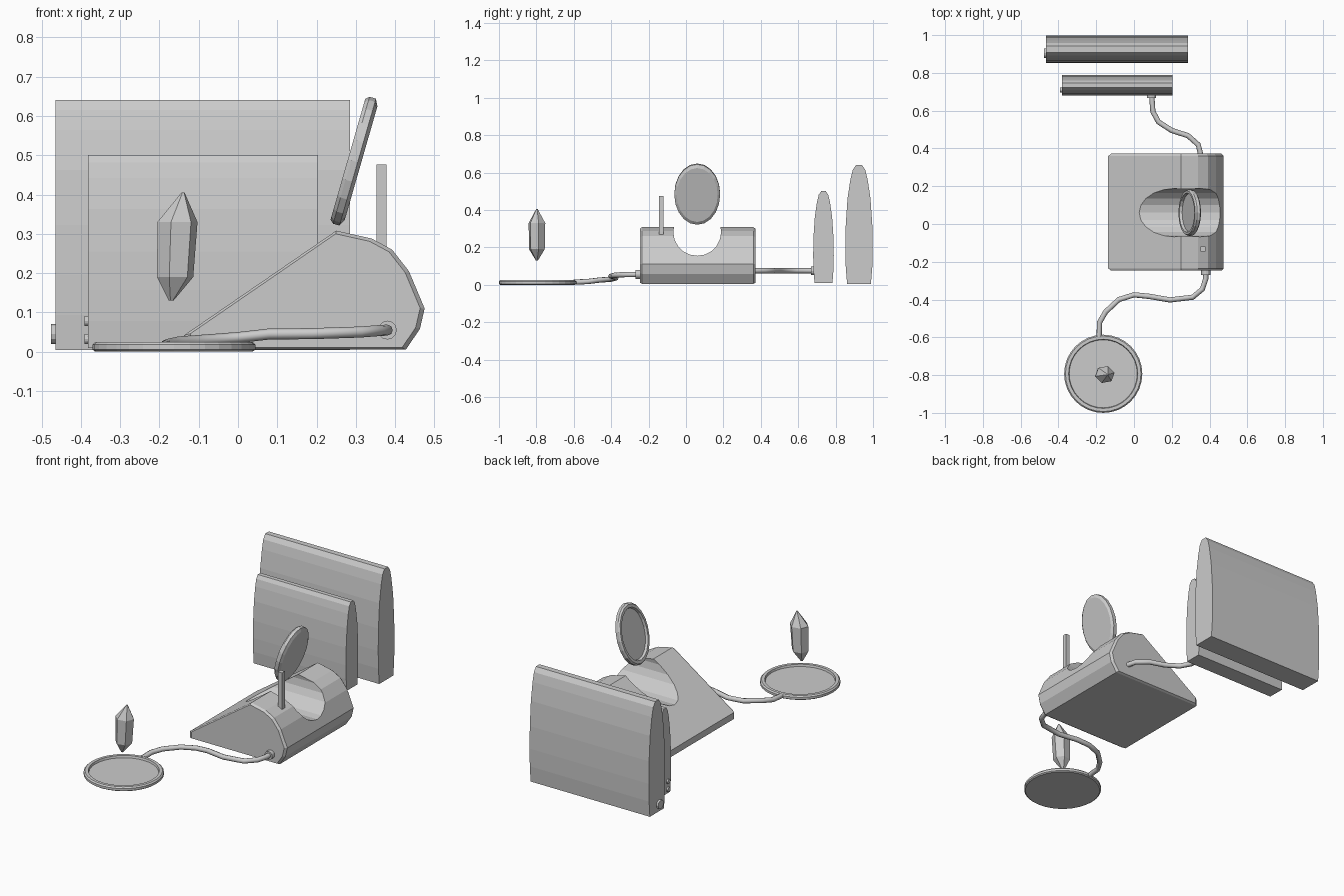
import bpy, bmesh, math
from mathutils import Vector, Matrix

if "Cube" in bpy.data.objects:
    bpy.data.objects.remove(bpy.data.objects["Cube"])


def loft(name, rings, matrix=Matrix()):
    """Skin a stack of equal-length rings and cap both ends."""
    bm = bmesh.new()
    vs = [[bm.verts.new(matrix @ Vector(p)) for p in r] for r in rings]
    n = len(rings[0])
    for a, b in zip(vs, vs[1:]):
        for i in range(n):
            j = (i + 1) % n
            bm.faces.new((a[i], a[j], b[j], b[i]))
    bm.faces.new(vs[0])
    bm.faces.new(vs[-1])
    bmesh.ops.recalc_face_normals(bm, faces=bm.faces[:])
    me = bpy.data.meshes.new(name)
    bm.to_mesh(me)
    bm.free()
    ob = bpy.data.objects.new(name, me)
    bpy.context.collection.objects.link(ob)
    return ob


def oval(rx, ry, z, n, cx=0, cy=0, turn=0):
    return [(cx + rx * math.cos(2 * math.pi * i / n + turn),
             cy + ry * math.sin(2 * math.pi * i / n + turn), z) for i in range(n)]


def cylinder(name, start, end, r, n=12, turn=0):
    a, b = Vector(start), Vector(end)
    m = Matrix.Translation(a) @ (b - a).to_track_quat('Z', 'Y').to_matrix().to_4x4()
    return loft(name, [oval(r, r, 0, n, turn=turn), oval(r, r, (b - a).length, n, turn=turn)], m)


def cable(name, points, r):
    cu = bpy.data.curves.new(name, 'CURVE')
    cu.dimensions = '3D'
    cu.bevel_depth = r
    cu.bevel_resolution = 2
    cu.use_fill_caps = True
    sp = cu.splines.new('POLY')
    sp.points.add(len(points) - 1)
    for p, co in zip(sp.points, points):
        p.co = (*co, 1)
    ob = bpy.data.objects.new(name, cu)
    bpy.context.collection.objects.link(ob)
    bpy.ops.object.select_all(action='DESELECT')
    ob.select_set(True)
    bpy.context.view_layer.objects.active = ob
    bpy.ops.object.convert(target='MESH')


# Upright panels: tapered side profile (half width, height) stretched along x
def panel(name, x0, x1, cy, half, z0, height):
    side = [(0.87, 0), (0.97, 0.14), (1, 0.3), (0.97, 0.5), (0.84, 0.72),
            (0.63, 0.88), (0.46, 0.96), (0.22, 1)]
    prof = [(cy + half * w, z0 + height * h) for w, h in side]
    prof += [(cy - half * w, z0 + height * h) for w, h in reversed(side)]
    loft(name, [[(x, y, z) for y, z in prof] for x in (x0, x1)])


panel("large_panel", -0.465, 0.285, 0.925, 0.073, 0.004, 0.636)
panel("small_panel", -0.382, 0.203, 0.735, 0.055, 0.01, 0.491)
cylinder("large_panel_knob", (-0.46, 0.905, 0.045), (-0.476, 0.905, 0.045), 0.025)
for i, z in enumerate((0.032, 0.078)):
    cylinder(f"small_panel_knob_{i + 1}", (-0.375, 0.71, z), (-0.391, 0.71, z), 0.013)

# Console body: wedge with rounded back and chamfered ends
profile = [(-0.137, 0.005), (-0.137, 0.042), (0.25, 0.308), (0.34, 0.288), (0.392, 0.26),
           (0.435, 0.205), (0.475, 0.11), (0.463, 0.058), (0.427, 0.005)]


def slice_at(y, s):
    return [(0.22 + (x - 0.22) * s, y, 0.13 + (z - 0.13) * s) for x, z in profile]


body = loft("console_body", [slice_at(-0.247, 0.955), slice_at(-0.235, 1),
                             slice_at(0.36, 1), slice_at(0.372, 0.955)])

# Rounded trough through the body
trough = cylinder("trough_cutter", (-0.3, 0.06, 0.283), (0.7, 0.06, 0.283), 0.128, 20)
trough.hide_render = True
trough.hide_viewport = True
cut = body.modifiers.new("trough", 'BOOLEAN')
cut.operation = 'DIFFERENCE'
cut.solver = 'EXACT'
cut.object = trough

# Tilted oval mirror with a recess on the face towards -x
tilt = math.atan2(0.092, 0.32)
u = Vector((math.sin(tilt), 0, math.cos(tilt)))      # long axis
nrm = Vector((-math.cos(tilt), 0, math.sin(tilt)))   # facing direction
v = nrm.cross(u)
frame = Matrix((u, v, nrm)).transposed().to_4x4()
frame.translation = (0.296, 0.06, 0.485)
loft("oval_mirror", [oval(a, a * 0.73, h, 20) for a, h in
     ((0.15, -0.018), (0.168, -0.009), (0.168, 0.008), (0.16, 0.017),
      (0.143, 0.017), (0.138, 0.003))], frame)

# Thin rod
cylinder("rod", (0.365, -0.132, 0.25), (0.365, -0.132, 0.476), 0.018, 4, math.pi / 4)

# Round pad with raised rim
loft("round_pad", [oval(r, r, z, 32, -0.163, -0.793) for r, z in
     ((0.2, 0.0), (0.207, 0.005), (0.207, 0.018), (0.2, 0.025), (0.183, 0.025), (0.18, 0.013))])

# Floating crystal
loft("crystal", [oval(rx, ry, z, 6, cx, -0.797, 0.2) for rx, ry, z, cx in
     ((0.006, 0.006, 0.13, -0.17), (0.047, 0.044, 0.19, -0.16),
      (0.052, 0.047, 0.33, -0.154), (0.004, 0.004, 0.405, -0.14))])

# Cables and plugs
cable("pad_cable", [(0.38, -0.24, 0.055), (0.38, -0.29, 0.055), (0.362, -0.345, 0.054),
                    (0.31, -0.388, 0.05), (0.19, -0.402, 0.046), (0.08, -0.383, 0.045),
                    (0.0, -0.375, 0.036), (-0.08, -0.4, 0.03), (-0.15, -0.465, 0.025),
                    (-0.182, -0.52, 0.018), (-0.185, -0.6, 0.014)], 0.014)
cable("panel_cable", [(0.355, 0.36, 0.075), (0.34, 0.42, 0.075), (0.285, 0.468, 0.075),
                      (0.2, 0.495, 0.075), (0.13, 0.54, 0.075), (0.1, 0.595, 0.075),
                      (0.093, 0.69, 0.075)], 0.014)
cylinder("pad_plug", (0.38, -0.235, 0.055), (0.38, -0.27, 0.055), 0.024)
cylinder("panel_plug", (0.093, 0.69, 0.075), (0.093, 0.667, 0.075), 0.024)
